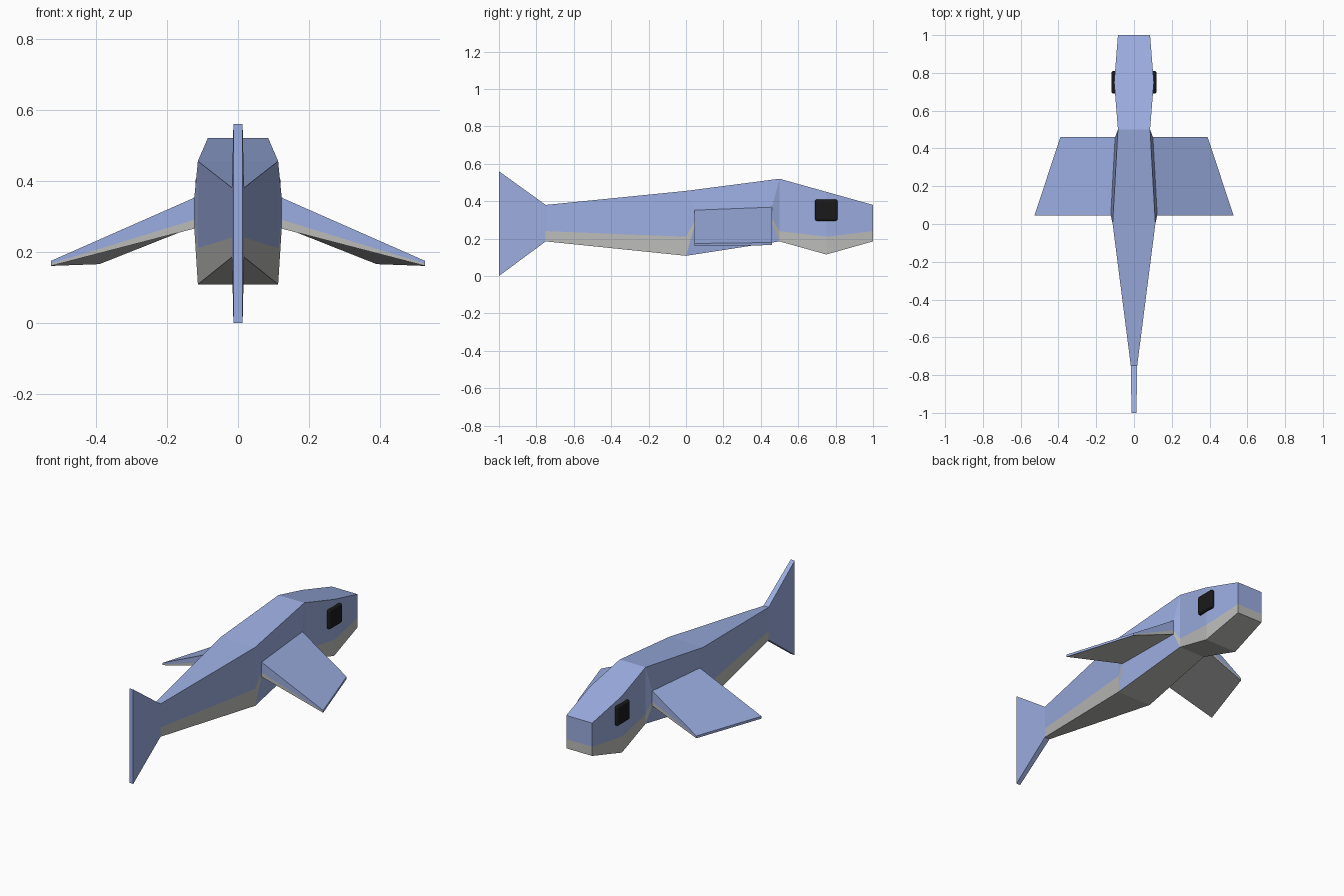
import bpy, bmesh

if "Cube" in bpy.data.objects:
    bpy.data.objects.remove(bpy.data.objects["Cube"])


def material(name, color):
    m = bpy.data.materials.new(name)
    m.diffuse_color = (*color, 1)
    m.use_nodes = True
    m.node_tree.nodes["Principled BSDF"].inputs["Base Color"].default_value = m.diffuse_color
    return m


BLUE = material("blue_skin", (0.33, 0.42, 0.75))
GREY = material("pale_belly", (0.5, 0.5, 0.49))
BLACK = material("eye_black", (0.01, 0.01, 0.01))


def finish(bm, name, mats):
    """Turn a right-hand half into a mirrored object."""
    bmesh.ops.recalc_face_normals(bm, faces=bm.faces)
    me = bpy.data.meshes.new(name)
    bm.to_mesh(me)
    bm.free()
    ob = bpy.data.objects.new(name, me)
    bpy.context.collection.objects.link(ob)
    for m in mats:
        me.materials.append(m)
    ob.modifiers.new("mirror", 'MIRROR').use_axis[0] = True
    return ob


# Body sections: y, half width, bottom z, colour line z, top z
sections = [(-1.0, 0.013, 0.0, 0.15, 0.56),
            (-0.75, 0.017, 0.185, 0.24, 0.38),
            (0.0, 0.113, 0.108, 0.21, 0.455),
            (0.5, 0.085, 0.185, 0.24, 0.52),
            (0.75, 0.105, 0.115, 0.21, 0.45),
            (1.0, 0.085, 0.185, 0.24, 0.38)]

# Body: half shell, with the side left open where the flipper grows out
bm = bmesh.new()
rings = [[bm.verts.new(p) for p in ((0, y, b), (w, y, b), (w, y, m), (w, y, t), (0, y, t), (0, y, m))]
         for y, w, b, m, t in sections]
for i, (a, b) in enumerate(zip(rings, rings[1:])):
    for k in range(4):
        if i == 2 and k in (1, 2):
            continue
        f = bm.faces.new((a[k], a[k + 1], b[k + 1], b[k]))
        f.material_index = 1 if k < 2 and i > 0 else 0
for ring, low in ((rings[0], 0), (rings[-1], 1)):
    bm.faces.new((ring[0], ring[1], ring[2], ring[5])).material_index = low
    bm.faces.new((ring[5], ring[2], ring[3], ring[4]))
# orient outward: the half shell is open, so check against the top face
ob = finish(bm, "body", (BLUE, GREY))
if max(ob.data.polygons, key=lambda p: p.center.z).normal.z < 0:
    ob.data.flip_normals()


# Flippers: body side opening -> root -> tip, as a loft of six-point loops
def loop(rear, front):
    (xr, yr, *zr), (xf, yf, *zf) = rear, front
    return [bm.verts.new((xr, yr, z)) for z in zr] + [bm.verts.new((xf, yf, z)) for z in reversed(zf)]


def side(s):
    y, w, b, m, t = s
    return (w, y, b, m, t)


bm = bmesh.new()
loops = [loop(side(sections[2]), side(sections[3])),
         loop((0.123, 0.045, 0.265, 0.29, 0.352), (0.1, 0.46, 0.28, 0.305, 0.368)),
         loop((0.527, 0.045, 0.16, 0.166, 0.174), (0.39, 0.46, 0.165, 0.171, 0.179))]
for i, (a, b) in enumerate(zip(loops, loops[1:])):
    for k in range(6):
        n = (k + 1) % 6
        f = bm.faces.new((a[k], a[n], b[n], b[k]))
        f.material_index = 1 if k in (0, 4) or (k == 5 and i == 1) else 0
tip = bm.faces.new(loops[-1])
ob = finish(bm, "flippers", (BLUE, GREY))
if ob.data.polygons[-1].normal.x < 0:
    ob.data.flip_normals()

# Eyes: rounded square pads on the head
bm = bmesh.new()
bmesh.ops.create_cube(bm, size=1)
for v in bm.verts:
    v.co = (0.105 + v.co.x * 0.03, 0.75 + v.co.y * 0.12, 0.352 + v.co.z * 0.116)
bmesh.ops.bevel(bm, geom=list(bm.edges), offset=0.012, segments=4, profile=0.5, affect='EDGES')
finish(bm, "eyes", (BLACK,))
